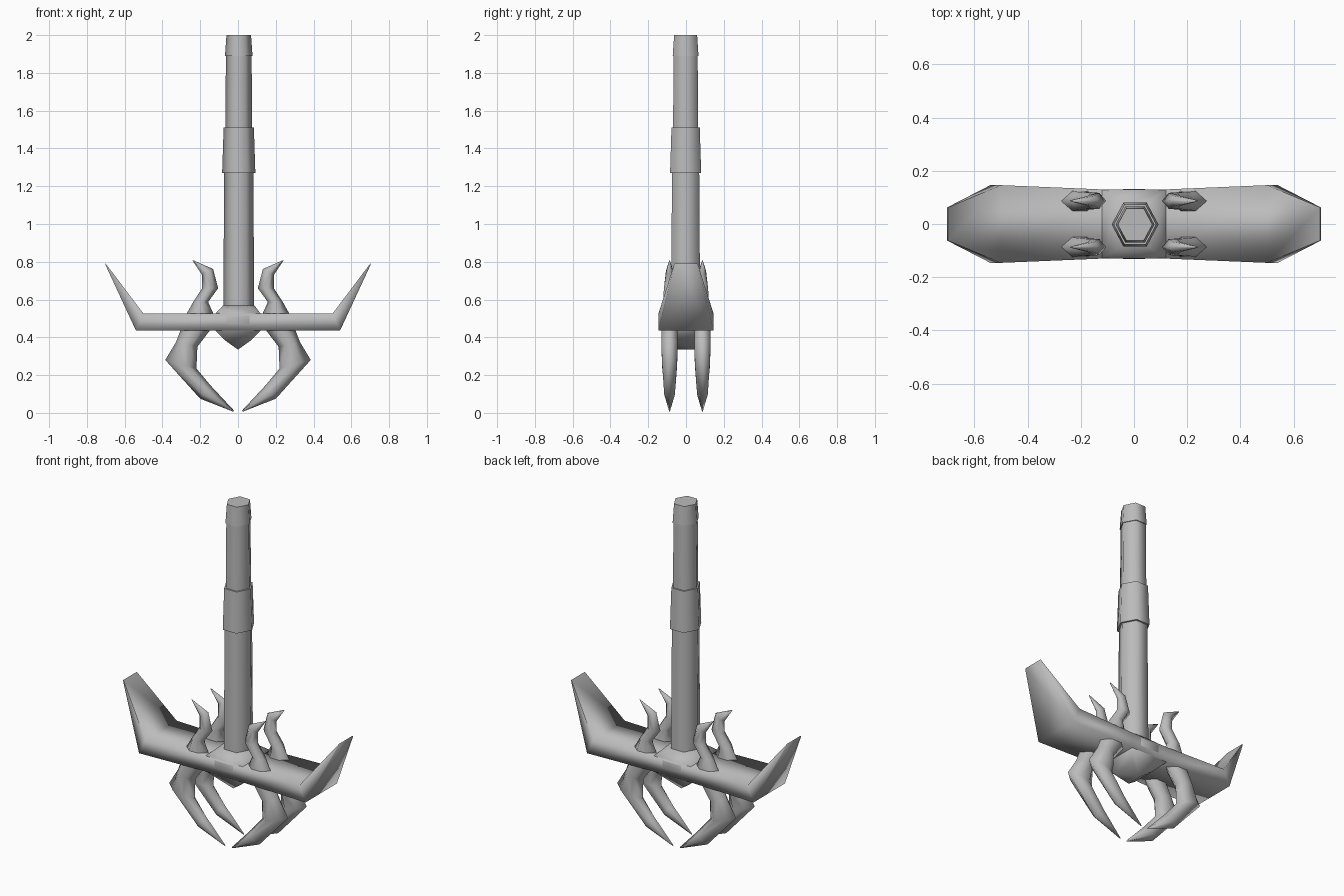
import bpy, bmesh, math

cube = bpy.data.objects.get("Cube")
if cube:
    bpy.data.objects.remove(cube, do_unlink=True)

steel = bpy.data.materials.new("grey steel")
steel.use_nodes = True
GREY = (0.5, 0.5, 0.5, 1)
steel.diffuse_color = GREY
steel.node_tree.nodes["Principled BSDF"].inputs["Base Color"].default_value = GREY


def finish(name, bm, angle=95):
    """Turn a bmesh into a smooth-shaded object."""
    bmesh.ops.remove_doubles(bm, verts=bm.verts, dist=0.0005)
    bmesh.ops.recalc_face_normals(bm, faces=bm.faces)
    mesh = bpy.data.meshes.new(name)
    bm.to_mesh(mesh)
    bm.free()
    mesh.materials.append(steel)
    ob = bpy.data.objects.new(name, mesh)
    bpy.context.collection.objects.link(ob)
    bpy.ops.object.select_all(action='DESELECT')
    bpy.context.view_layer.objects.active = ob
    ob.select_set(True)
    bpy.ops.object.shade_smooth_by_angle(angle=math.radians(angle))
    return ob


def loft(rings):
    """Skin a list of equal rings of points and cap both ends."""
    bm = bmesh.new()
    loops = [[bm.verts.new(p) for p in ring] for ring in rings]
    n = len(loops[0])
    for a, b in zip(loops, loops[1:]):
        for i in range(n):
            j = (i + 1) % n
            bm.faces.new((a[i], a[j], b[j], b[i]))
    bm.faces.new(loops[0])
    bm.faces.new(loops[-1])
    bmesh.ops.dissolve_degenerate(bm, dist=0.0005, edges=bm.edges)
    return bm


def hexagon(r, z):
    """Six-sided ring with corners on the x axis, slightly deep in y."""
    return [(0.004 + r * math.cos(k * math.pi / 3),
             -0.002 + 1.08 * r * math.sin(k * math.pi / 3), z) for k in range(6)]


# Handle: shaft, collar, grip and pommel
for name, r0, z0, r1, z1 in (("shaft", 0.082, 0.55, 0.077, 1.28),
                             ("collar", 0.088, 1.27, 0.080, 1.51),
                             ("grip", 0.071, 1.50, 0.068, 1.90),
                             ("pommel", 0.073, 1.89, 0.065, 2.0)):
    finish(name, loft([hexagon(r0, z0), hexagon(r1, z1)]), 80)

# Crossguard: flat bar with upswept tapering ends (top x, top z, bottom x, bottom z, half depth)
half = [(0.12, 0.525, 0.12, 0.435, 0.13),
        (0.50, 0.525, 0.54, 0.435, 0.146),
        (0.70, 0.79, 0.703, 0.786, 0.062)]
stations = [(-a, b, -c, d, y) for a, b, c, d, y in reversed(half)] + half
finish("crossguard", loft([[(a, -y, b), (a, y, b), (c, y, d), (c, -y, d)]
                           for a, b, c, d, y in stations]))

# Centre block: faceted hub with a ridge in front and a point below
bm = bmesh.new()
for p in hexagon(0.084, 0.568):
    bm.verts.new(p)
for sy in (-1, 1):
    bm.verts.new((0, sy * 0.132, 0.505))
    bm.verts.new((0, sy * 0.045, 0.335))
    for sx in (-1, 1):
        for x, y, z in ((0.12, 0.128, 0.525), (0.12, 0.128, 0.435), (0.07, 0.075, 0.385)):
            bm.verts.new((sx * x, sy * y, z))
bmesh.ops.convex_hull(bm, input=bm.verts)
finish("centre_block", bm, 60)

# Claws: inner x, inner z, outer x, outer z, half depth; mirrored to four
path = [(0.237, 0.808, 0.240, 0.806, 0.002),
        (0.132, 0.762, 0.190, 0.730, 0.019),
        (0.105, 0.660, 0.190, 0.660, 0.030),
        (0.158, 0.587, 0.237, 0.587, 0.034),
        (0.130, 0.525, 0.278, 0.515, 0.038),
        (0.150, 0.435, 0.305, 0.435, 0.043),
        (0.215, 0.350, 0.328, 0.375, 0.043),
        (0.220, 0.235, 0.385, 0.280, 0.040),
        (0.145, 0.145, 0.200, 0.075, 0.028),
        (0.021, 0.012, 0.024, 0.006, 0.002)]
rings = []
for xi, zi, xo, zo, d in path:
    ring = []
    for t, s in ((0, 0), (0.3, 1), (0.7, 1), (1, 0), (0.7, -1), (0.3, -1)):
        ring.append((xi + (xo - xi) * t, -0.087 + s * d, zi + (zo - zi) * t))
    rings.append(ring)
claws = finish("claws", loft(rings))
mirror = claws.modifiers.new("four claws", 'MIRROR')
mirror.use_axis = (True, True, False)
mirror.use_mirror_merge = False
